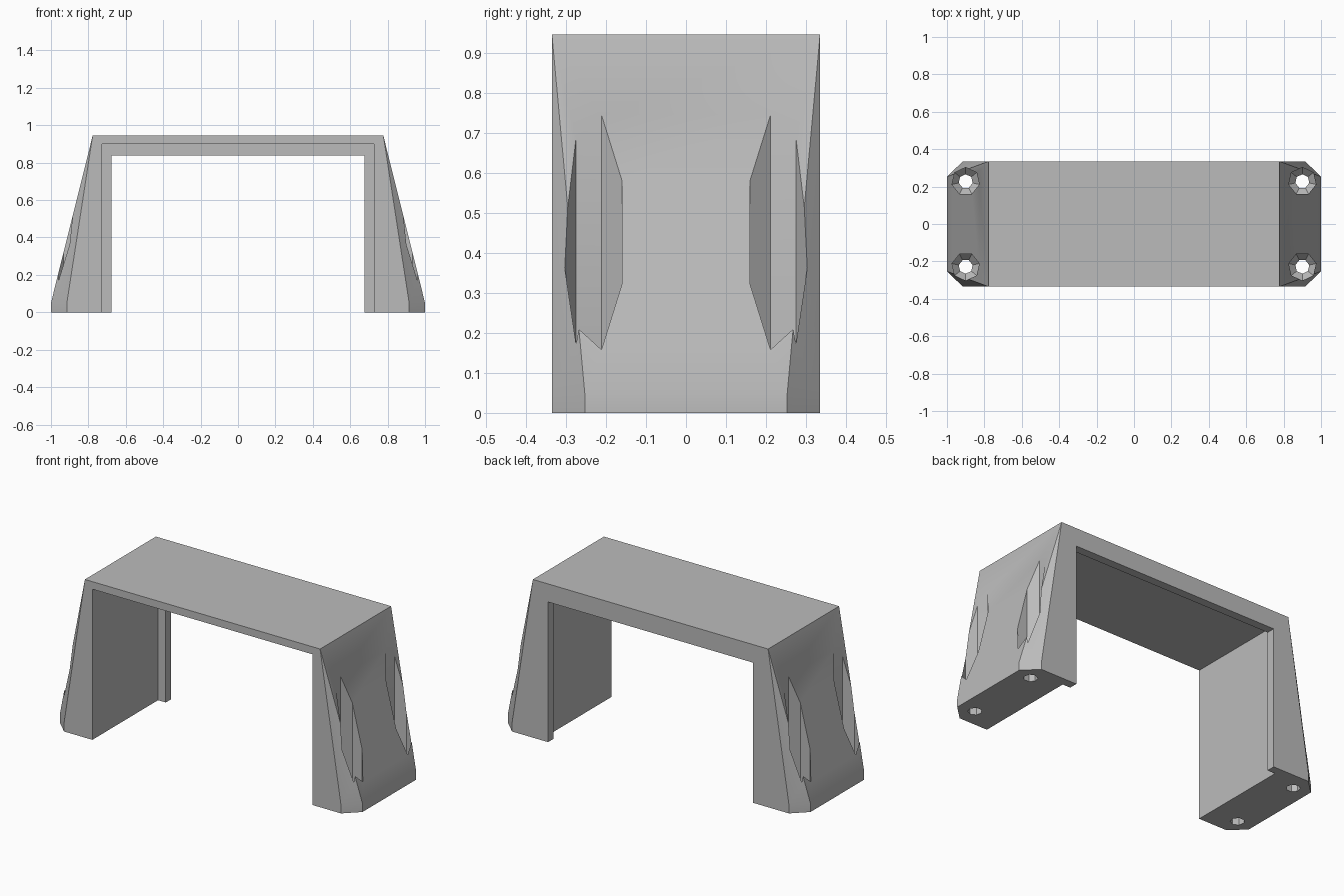
import bpy
import bmesh
import math

cube = bpy.data.objects.get("Cube")
if cube:
    bpy.data.objects.remove(cube, do_unlink=True)

grey = bpy.data.materials.new("plain grey")
grey.use_nodes = True
colour = (0.5, 0.5, 0.5, 1)
grey.diffuse_color = colour
grey.node_tree.nodes["Principled BSDF"].inputs["Base Color"].default_value = colour

HALF_DEPTH, HEIGHT = 0.335, 0.945


def finish(name, bm):
    bmesh.ops.recalc_face_normals(bm, faces=bm.faces)
    mesh = bpy.data.meshes.new(name)
    bm.to_mesh(mesh)
    bm.free()
    mesh.materials.append(grey)
    obj = bpy.data.objects.new(name, mesh)
    bpy.context.collection.objects.link(obj)
    return obj


def box(name, half_x, y0, y1, z0, z1):
    bm = bmesh.new()
    bmesh.ops.create_cube(bm, size=1)
    for v in bm.verts:
        v.co.x *= 2 * half_x
        v.co.y = y0 if v.co.y < 0 else y1
        v.co.z = z0 if v.co.z < 0 else z1
    return finish(name, bm)


def screw_hole(name, cx, cy, sides=7):
    """Seven-sided vertical bore with a countersunk seat, one corner outward."""
    bm = bmesh.new()
    out = math.copysign(1, cy)
    rings = []
    for r, z in [(0.038, -0.1), (0.038, 0.06), (0.075, 0.1), (0.075, 1.2)]:
        ring = []
        for i in range(sides):
            a = math.tau * i / sides
            ring.append(bm.verts.new((cx + r * math.sin(a), cy + out * r * math.cos(a), z)))
        rings.append(ring)
    for low, high in zip(rings, rings[1:]):
        for i in range(sides):
            j = (i + 1) % sides
            bm.faces.new((low[i], low[j], high[j], high[i]))
    bm.faces.new(rings[0])
    bm.faces.new(rings[-1])
    return finish(name, bm)


# Tapered block with corner chamfers that run out at the top
bm = bmesh.new()
for sx in (-1, 1):
    for sy in (-1, 1):
        bm.verts.new((sx * 0.777, sy * HALF_DEPTH, HEIGHT))
        for z in (0, 0.05):
            bm.verts.new((sx * 0.915, sy * HALF_DEPTH, z))
            bm.verts.new((sx, sy * 0.253, z))
bmesh.ops.convex_hull(bm, input=bm.verts)
bmesh.ops.dissolve_limit(bm, angle_limit=0.01, verts=bm.verts, edges=bm.edges)
bracket = finish("bracket", bm)

# Wide channel from the front, narrower opening leaving a lip at the back
cutters = [
    box("channel_cutter", 0.728, -0.5, 0.285, -0.2, 0.9),
    box("opening_cutter", 0.677, -0.6, 0.5, -0.3, 0.837),
]
# Four screw holes in the feet
for sx in (-1, 1):
    for sy in (-1, 1):
        cutters.append(screw_hole("screw_hole_cutter", sx * 0.9, sy * 0.228))

bpy.ops.object.select_all(action="DESELECT")
bpy.context.view_layer.objects.active = bracket
bracket.select_set(True)
for cutter in cutters:
    mod = bracket.modifiers.new("cut", "BOOLEAN")
    mod.operation = "DIFFERENCE"
    mod.solver = "EXACT"
    mod.object = cutter
    bpy.ops.object.modifier_apply(modifier=mod.name)
    bpy.data.objects.remove(cutter, do_unlink=True)

bpy.ops.object.shade_smooth_by_angle(angle=math.radians(30))
